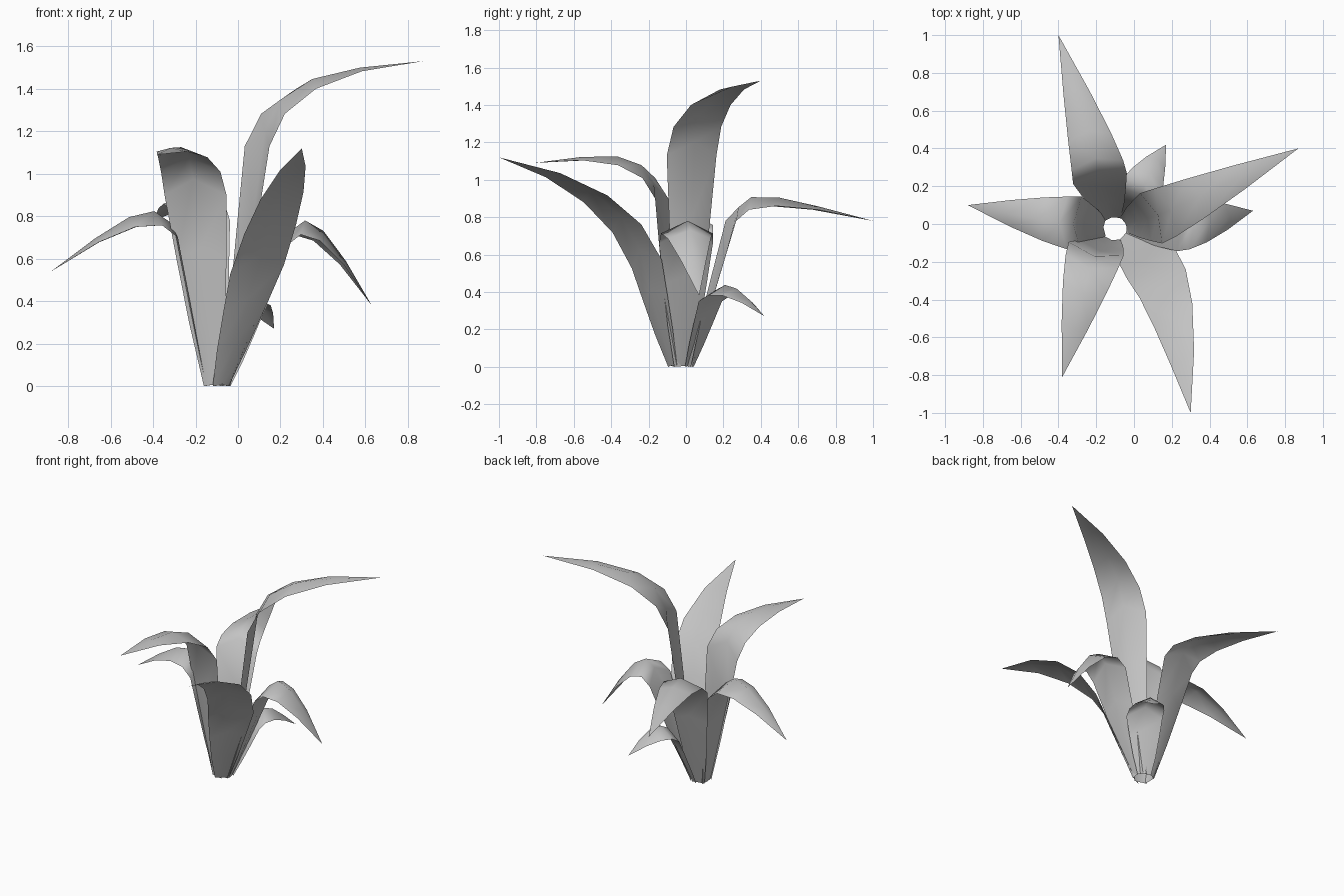
import bpy
from math import radians
from mathutils import Matrix, Vector

# Remove the default cube only
cube = bpy.data.objects.get("Cube")
if cube:
    bpy.data.objects.remove(cube, do_unlink=True)

# Single leaf colour
grey = bpy.data.materials.new("leaf_grey")
grey.use_nodes = True
colour = (0.55, 0.55, 0.55, 1)
grey.diffuse_color = colour
grey.node_tree.nodes["Principled BSDF"].inputs["Base Color"].default_value = colour

ROOT = Vector((-0.1, -0.025, 0))   # centre of the rosette
ROOT_RADIUS = 0.05
ROOT_WIDTH = 0.09
STALK_STEPS = 3
BLADE_STEPS = 4
UP = Vector((0, 0, 1))


def leaf_spine(start, shoulder, bend, tip, width):
    """Straight widening stalk, then a curved blade tapering towards the tip."""
    rows = []
    for step in range(STALK_STEPS):
        t = step / STALK_STEPS
        rows.append((start.lerp(shoulder, t),
                     ROOT_WIDTH + (width - ROOT_WIDTH) * t ** 0.8))
    for step in range(BLADE_STEPS):
        t = step / BLADE_STEPS
        centre = shoulder.lerp(bend, t).lerp(bend.lerp(tip, t), t)
        rows.append((centre, width * (1 - t ** 2.3)))
    return rows


def make_leaf(name, width, shoulder, bend, tip, turn=0, roll=0):
    """Loft a ridged, pointed leaf that faces away from the root."""
    shoulder, bend, tip = Vector(shoulder), Vector(bend), Vector(tip)
    out = tip - ROOT
    out.z = 0
    out.normalize()
    start = ROOT + out * ROOT_RADIUS
    out.rotate(Matrix.Rotation(radians(turn), 3, UP))
    side = UP.cross(out) + UP * roll

    # Each row has a left edge, a raised ridge and a right edge
    verts = []
    for centre, row_width in leaf_spine(start, shoulder, bend, tip, width):
        ridge = (out * 0.14 + UP * 0.25 * row_width / width) * row_width
        edge = side * row_width / 2
        base_edge = edge.copy()
        if centre == start:
            base_edge.z = 0
        verts += [centre - base_edge, centre + ridge, centre + base_edge]

    faces = []
    for a in range(len(verts) - 3):
        if a % 3 < 2:
            faces.append((a, a + 1, a + 4, a + 3))

    # Pointed end
    end = len(verts)
    verts.append(tip)
    faces += [(end - 3, end - 2, end), (end - 2, end - 1, end)]

    mesh = bpy.data.meshes.new(name)
    mesh.from_pydata(verts, [], faces)
    mesh.materials.append(grey)
    mesh.shade_smooth()
    leaf = bpy.data.objects.new(name, mesh)
    bpy.context.collection.objects.link(leaf)


# Leaves on the left: one tall and arching, one drooping
make_leaf("tall_left_leaf", width=0.29,
          shoulder=(0.09, 0.03, 1.13), bend=(0.16, 0.05, 1.47), tip=(0.87, 0.4, 1.53))
make_leaf("drooping_left_leaf", width=0.29,
          shoulder=(0.21, 0, 0.66), bend=(0.32, 0, 0.85), tip=(0.63, 0.07, 0.38))

# Leaves reaching to the front
make_leaf("front_left_leaf", width=0.3, turn=10, roll=0.15,
          shoulder=(0.09, -0.21, 0.55), bend=(0.22, -0.36, 0.96), tip=(0.3, -1, 1.12))
make_leaf("front_right_leaf", width=0.3, turn=6,
          shoulder=(-0.2, -0.13, 0.9), bend=(-0.23, -0.2, 1.16), tip=(-0.38, -0.81, 1.09))

# Leaf arching to the right
make_leaf("right_leaf", width=0.29, turn=8,
          shoulder=(-0.28, 0, 0.7), bend=(-0.38, 0, 0.88), tip=(-0.88, 0.1, 0.54))

# Long and short leaves at the back
make_leaf("long_back_leaf", width=0.29, turn=-5,
          shoulder=(-0.18, 0.24, 0.78), bend=(-0.18, 0.3, 0.94), tip=(-0.4, 1, 0.78))
make_leaf("short_back_leaf", width=0.24,
          shoulder=(0.02, 0.13, 0.35), bend=(0.05, 0.22, 0.45), tip=(0.17, 0.42, 0.27))
